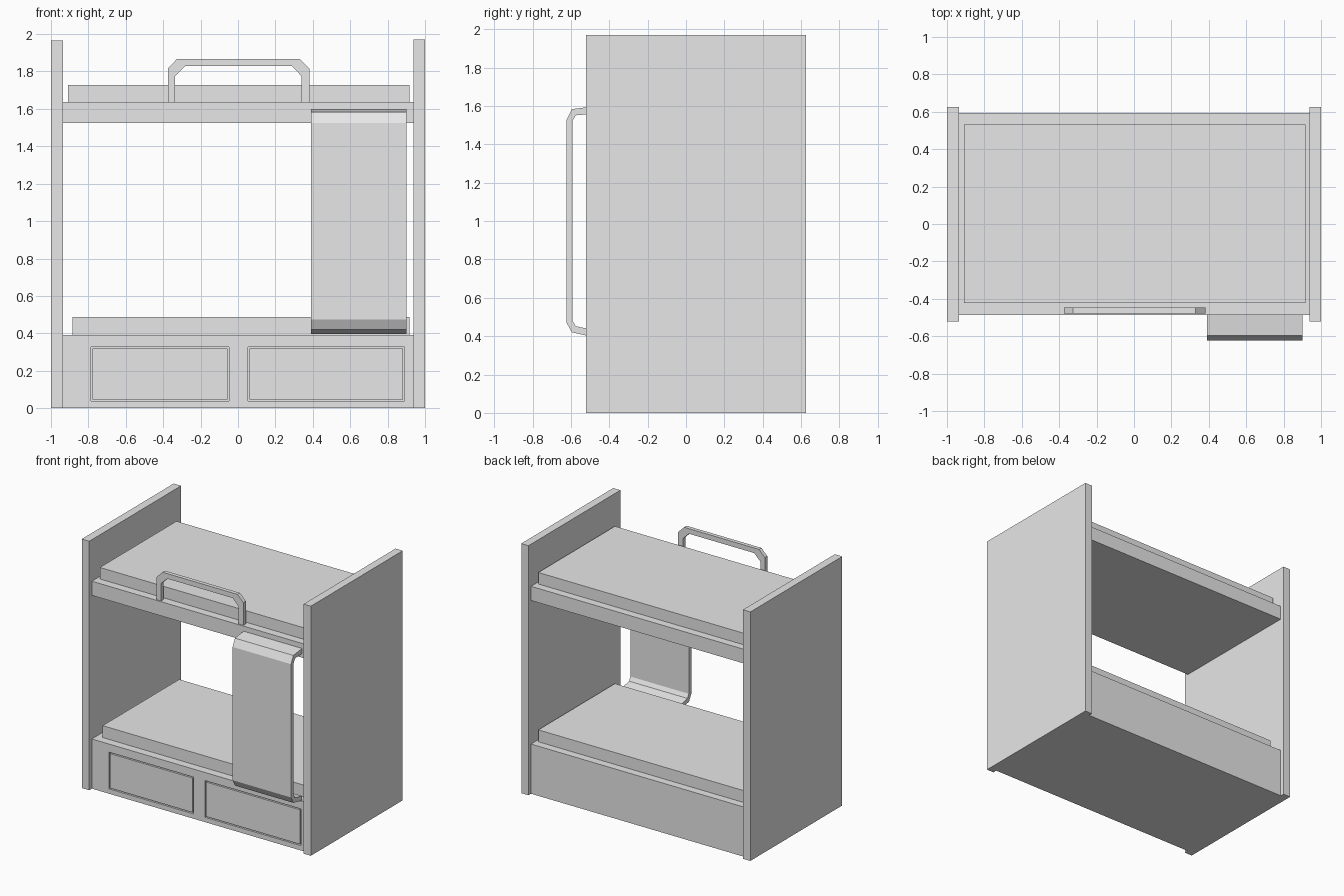
import bpy
import bmesh
from mathutils import Vector

cube = bpy.data.objects.get("Cube")
if cube:
    bpy.data.objects.remove(cube, do_unlink=True)

# One plain grey for the whole bunk bed
grey = bpy.data.materials.new("plain grey")
grey.use_nodes = True
colour = (0.8, 0.8, 0.8, 1)
grey.diffuse_color = colour
grey.node_tree.nodes["Principled BSDF"].inputs["Base Color"].default_value = colour


def finish(name, bm):
    bmesh.ops.recalc_face_normals(bm, faces=bm.faces)
    mesh = bpy.data.meshes.new(name)
    bm.to_mesh(mesh)
    bm.free()
    mesh.materials.append(grey)
    obj = bpy.data.objects.new(name, mesh)
    bpy.context.collection.objects.link(obj)
    return obj


def box(name, x, y, z):
    """Box spanning the given (low, high) ranges."""
    bm = bmesh.new()
    bmesh.ops.create_cube(bm, size=1)
    for v in bm.verts:
        v.co = Vector([r[0] if c < 0 else r[1] for c, r in zip(v.co, (x, y, z))])
    return finish(name, bm)


def band(name, outer, inner, axis, low, high):
    """Bent flat band: outer and inner outlines extruded along x or y."""
    bm = bmesh.new()

    def point(a, z):
        return (low, a, z) if axis == "x" else (a, low, z)
    face = bm.faces.new([bm.verts.new(point(*p)) for p in outer + inner[::-1]])
    made = bmesh.ops.extrude_face_region(bm, geom=[face])["geom"]
    push = Vector((high - low, 0, 0) if axis == "x" else (0, high - low, 0))
    bmesh.ops.translate(bm, vec=push,
                        verts=[g for g in made if isinstance(g, bmesh.types.BMVert)])
    return finish(name, bm)


# End boards
box("right_end_board", (-1, -0.935), (-0.52, 0.626), (0, 1.965))
box("left_end_board", (0.937, 1), (-0.52, 0.626), (0, 1.97))

# Bed base and upper platform
front, back = -0.487, 0.594
base = box("lower_base", (-0.935, 0.937), (front, back), (0, 0.392))
box("upper_platform", (-0.935, 0.937), (front, back), (1.525, 1.637))

# Mattresses
box("lower_mattress", (-0.886, 0.917), (-0.423, 0.532), (0.392, 0.486))
box("upper_mattress", (-0.91, 0.917), (-0.423, 0.532), (1.637, 1.728))

# Drawers: pockets cut in the base, filled by fronts with a thin gap around
gap = 0.009
for side, x0, x1 in (("right", -0.786, -0.048), ("left", 0.053, 0.891)):
    z0, z1 = 0.038, 0.328
    cutter = box("cutter", (x0, x1), (front - 0.1, front + 0.02), (z0, z1))
    cutter.hide_render = True
    mod = base.modifiers.new("pocket", "BOOLEAN")
    mod.operation = "DIFFERENCE"
    mod.solver = "EXACT"
    mod.object = cutter
    bpy.context.view_layer.objects.active = base
    bpy.ops.object.modifier_apply(modifier=mod.name)
    bpy.data.objects.remove(cutter, do_unlink=True)
    box(side + "_drawer_front", (x0 + gap, x1 - gap), (front, front + 0.02),
        (z0 + gap, z1 - gap))

# Guard rail with chamfered corners
band("guard_rail",
     [(-0.375, 1.637), (-0.375, 1.817), (-0.325, 1.868),
      (0.33, 1.868), (0.381, 1.817), (0.381, 1.637)],
     [(-0.337, 1.637), (-0.337, 1.775), (-0.282, 1.828),
      (0.288, 1.828), (0.34, 1.775), (0.34, 1.637)],
     "y", -0.478, -0.447)

# Bent climbing panel joining base and platform
band("climbing_panel",
     [(front, 1.597), (-0.595, 1.583), (-0.624, 1.525),
      (-0.624, 0.473), (-0.595, 0.42), (front, 0.396)],
     [(front, 1.558), (-0.575, 1.551), (-0.592, 1.52),
      (-0.592, 0.482), (-0.575, 0.452), (front, 0.433)],
     "x", 0.39, 0.9)
